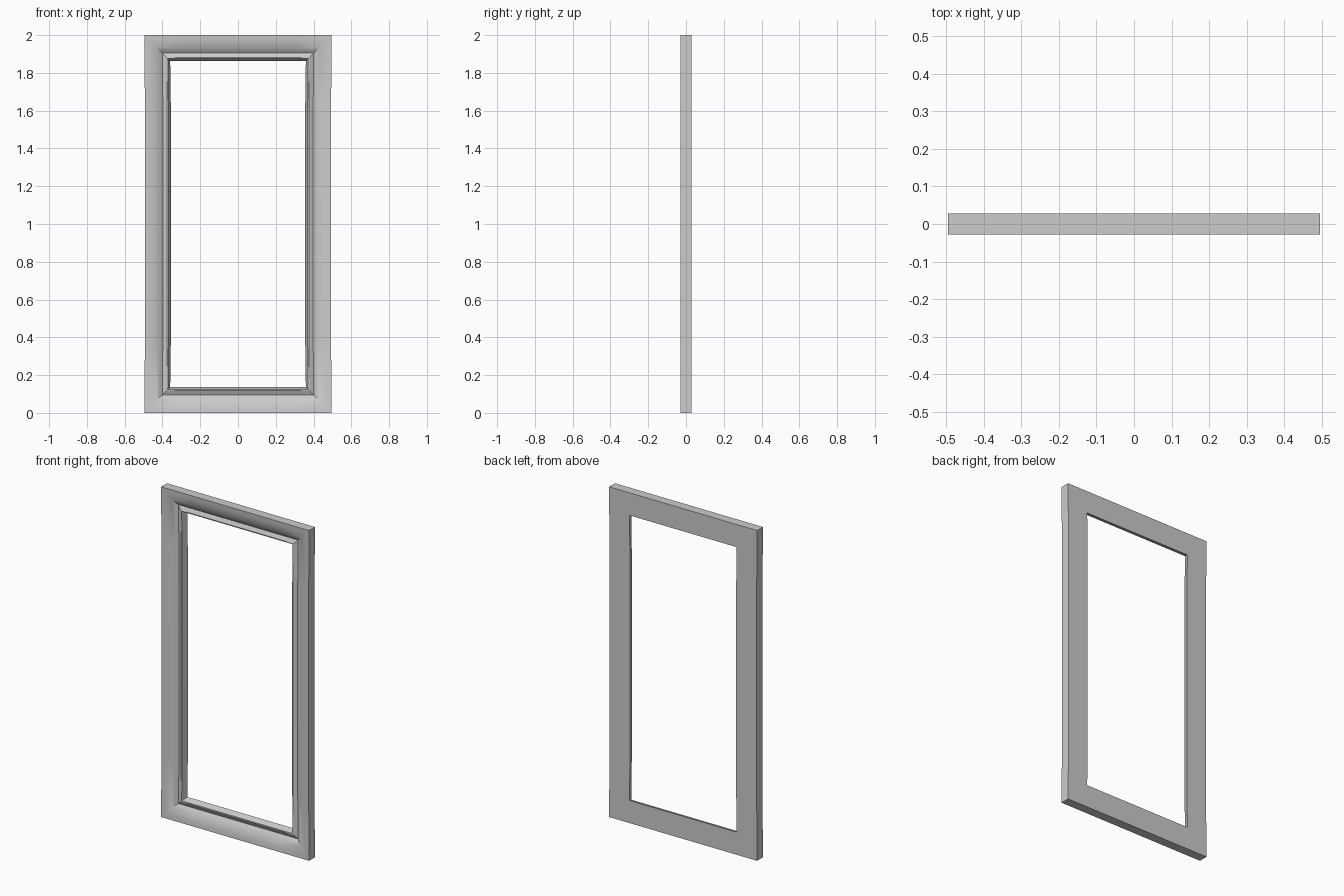
import bpy, bmesh, math

if "Cube" in bpy.data.objects:
    bpy.data.objects.remove(bpy.data.objects["Cube"])

W, H = 0.496, 1.0      # half width, half height
BOW = 0.003            # slight hand-made waver along the rails

# moulding cross-section: (distance in from outer edge, depth y)
profile = [(0, 0.028), (0, -0.028), (0.025, -0.0265), (0.045, -0.0225),
           (0.065, -0.0155), (0.08, -0.008), (0.095, 0.003),
           (0.118, -0.009), (0.124, -0.008), (0.137, 0.028)]


def outline(d):
    """Rectangle inset by d, each rail split at its thirds and bowed slightly inward."""
    w, h = W - d, H - d
    b = BOW
    return [(-w, -h), (-0.3, -h), (0.3, -h),
            (w, -h), (w - b, -0.64), (w - b, 0.64),
            (w, h), (0.3, h), (-0.3, h),
            (-w, h), (-w + b, 0.64), (-w + b, -0.64)]


# picture frame: mitred moulding swept round the opening
bm = bmesh.new()
rings = [[bm.verts.new((x, y, z + H)) for x, z in outline(d)] for d, y in profile]
for a, b in zip(rings, rings[1:] + rings[:1]):
    n = len(a)
    for i in range(n):
        j = (i + 1) % n
        bm.faces.new((a[i], a[j], b[j], b[i]))
bmesh.ops.recalc_face_normals(bm, faces=bm.faces)

mesh = bpy.data.meshes.new("moulded_frame")
bm.to_mesh(mesh)
bm.free()
frame = bpy.data.objects.new("moulded_frame", mesh)
bpy.context.collection.objects.link(frame)

# smooth moulding with crisp outer edges
bpy.context.view_layer.objects.active = frame
frame.select_set(True)
bpy.ops.object.shade_smooth_by_angle(angle=math.radians(35))
